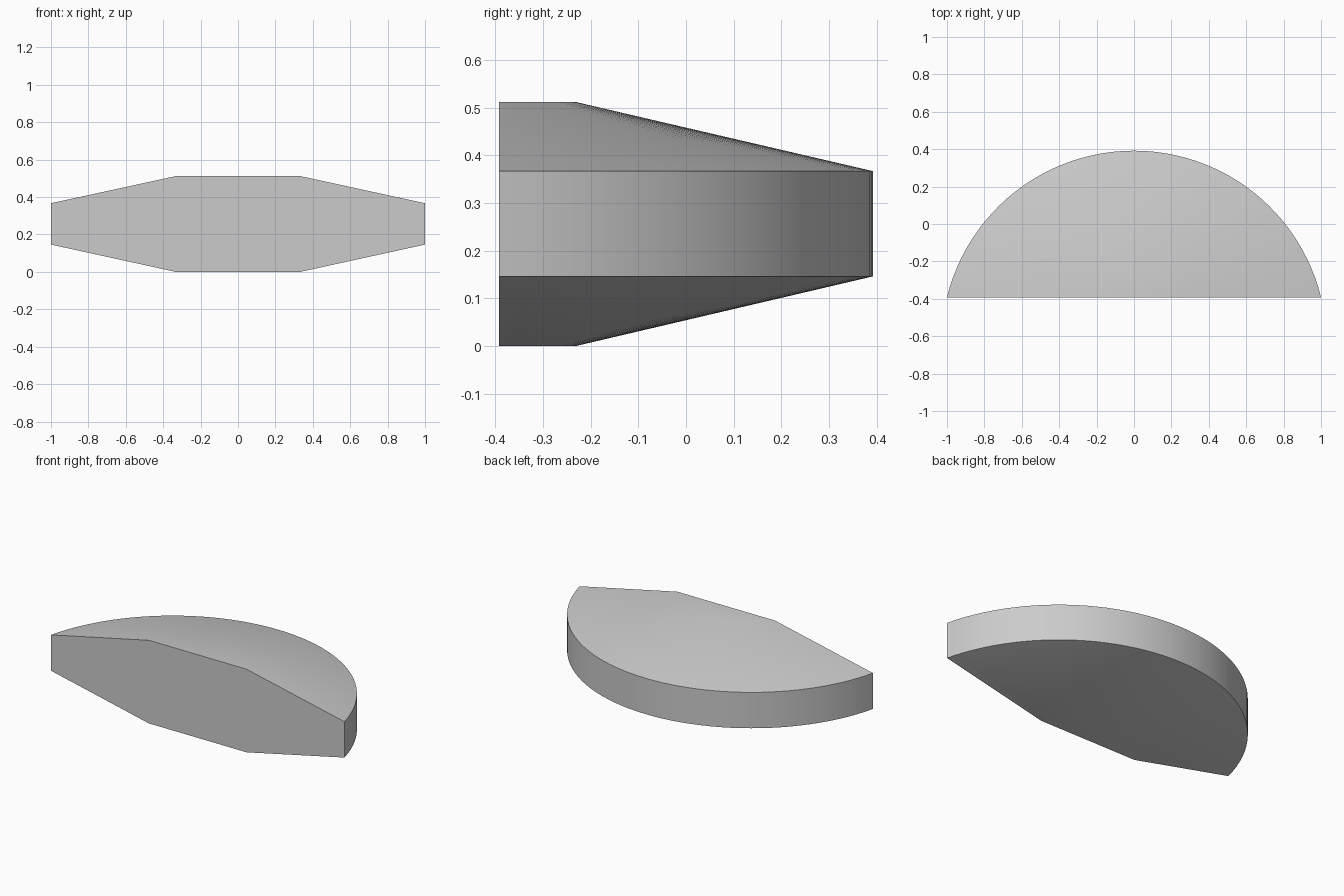
import bpy, bmesh
from math import asin, atan2, sin, cos, pi, radians

if "Cube" in bpy.data.objects:
    bpy.data.objects.remove(bpy.data.objects["Cube"], do_unlink=True)

FRONT = -0.392
SEGMENTS = 48


def arc(half_width, depth, z):
    """Circular arc rising from the flat front to the back, left to right."""
    radius = (half_width ** 2 + depth ** 2) / (2 * depth)
    centre = FRONT + depth - radius
    start = atan2(FRONT - centre, half_width)
    step = (pi - 2 * start) / SEGMENTS
    return [(radius * cos(start + i * step), centre + radius * sin(start + i * step), z)
            for i in range(SEGMENTS + 1)]


# Single warm-free grey
grey = bpy.data.materials.new("light grey")
grey.use_nodes = True
colour = (0.6, 0.6, 0.6, 1)
grey.diffuse_color = colour
grey.node_tree.nodes["Principled BSDF"].inputs["Base Color"].default_value = colour

# Arcs from the bottom flat up through the rim to the top flat
bm = bmesh.new()
levels = [(0.333, 0.161, 0), (1, 0.784, 0.146), (1, 0.784, 0.367), (0.333, 0.161, 0.512)]
rows = [[bm.verts.new(p) for p in arc(*level)] for level in levels]

# Lower slope, rim and upper slope
for low, high in zip(rows, rows[1:]):
    for i in range(SEGMENTS):
        bm.faces.new((low[i], low[i + 1], high[i + 1], high[i]))

# Flat bottom, flat top and flat front
bm.faces.new(rows[0])
bm.faces.new(rows[-1])
bm.faces.new([r[0] for r in rows] + [r[-1] for r in reversed(rows)])
bmesh.ops.recalc_face_normals(bm, faces=bm.faces)

mesh = bpy.data.meshes.new("half_disc")
bm.to_mesh(mesh)
bm.free()
mesh.materials.append(grey)
body = bpy.data.objects.new("half_disc", mesh)
bpy.context.collection.objects.link(body)

# Smooth curves, crisp rim and front edges
bpy.context.view_layer.objects.active = body
body.select_set(True)
bpy.ops.object.shade_smooth_by_angle(angle=radians(30))
